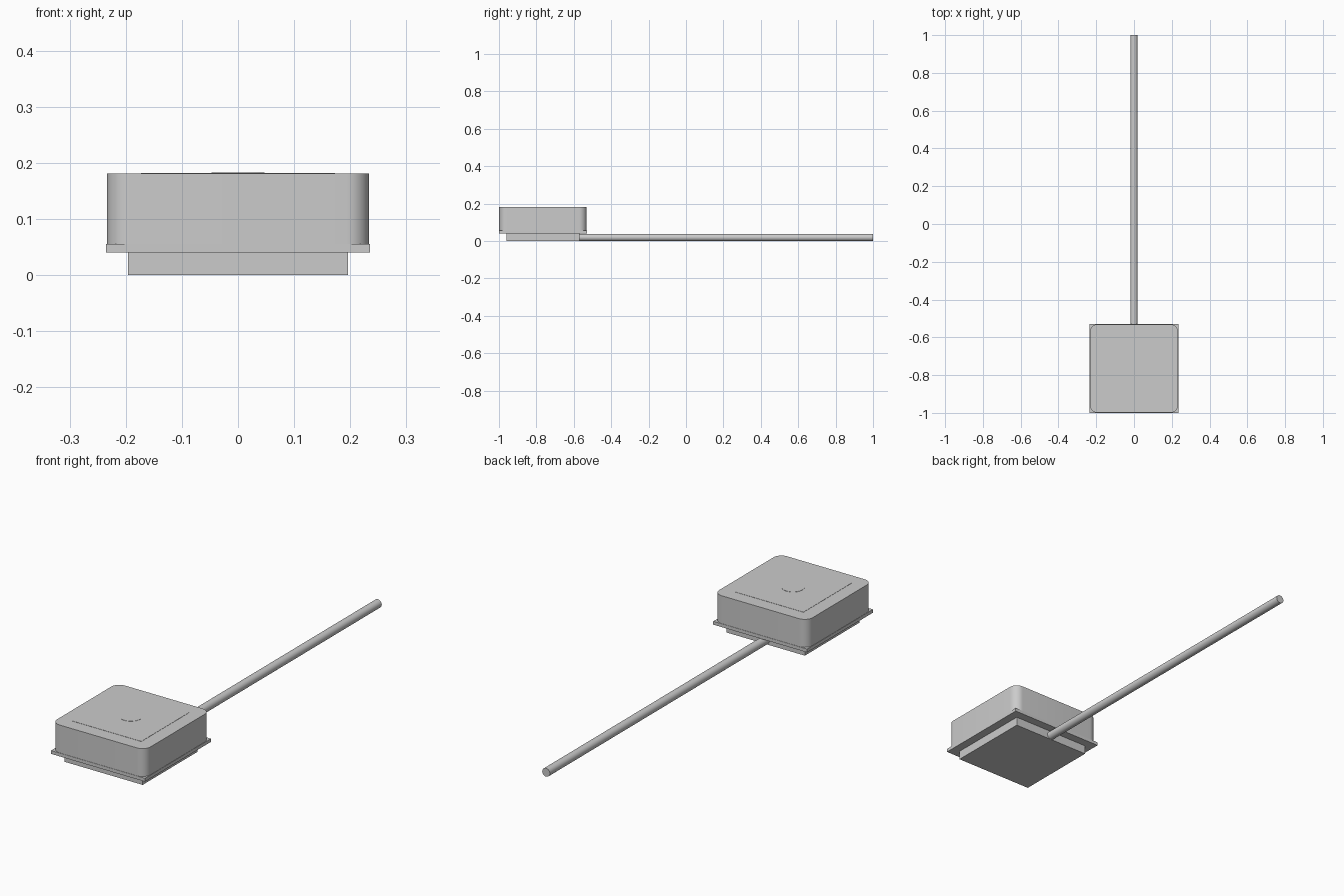
import bpy, bmesh, math
from mathutils import Matrix

cube = bpy.data.objects.get("Cube")
if cube:
    bpy.data.objects.remove(cube, do_unlink=True)

grey = bpy.data.materials.new("plain_grey")
grey.use_nodes = True
colour = (0.6, 0.6, 0.6, 1)
grey.diffuse_color = colour
grey.node_tree.nodes["Principled BSDF"].inputs["Base Color"].default_value = colour

HEAD_Y = -0.765   # centre of the square head


def finish(name, bm):
    """Turn a bmesh into a smooth-by-angle grey object."""
    mesh = bpy.data.meshes.new(name)
    bm.to_mesh(mesh)
    bm.free()
    mesh.materials.append(grey)
    obj = bpy.data.objects.new(name, mesh)
    bpy.context.collection.objects.link(obj)
    bpy.ops.object.select_all(action='DESELECT')
    obj.select_set(True)
    bpy.context.view_layer.objects.active = obj
    bpy.ops.object.shade_smooth_by_angle(angle=math.radians(30))
    return obj


def square_block(name, half, bottom, top, radius=0):
    """Square block with optionally rounded upright edges."""
    bm = bmesh.new()
    size = Matrix.Diagonal((2 * half, 2 * half, top - bottom, 1))
    place = Matrix.Translation((0, HEAD_Y, (top + bottom) / 2))
    bmesh.ops.create_cube(bm, size=1, matrix=place @ size)
    if radius:
        upright = [e for e in bm.edges
                   if abs(e.verts[0].co.z - e.verts[1].co.z) > 0.5 * (top - bottom)]
        bmesh.ops.bevel(bm, geom=upright, offset=radius, segments=10,
                        profile=0.5, affect='EDGES')
    return finish(name, bm)


def cylinder(name, radius, length, matrix, sides=48):
    bm = bmesh.new()
    bmesh.ops.create_cone(bm, cap_ends=True, segments=sides, radius1=radius,
                          radius2=radius, depth=length, matrix=matrix)
    return finish(name, bm)


# Stepped head: base, square flange, rounded housing
square_block("base_plate", 0.196, 0, 0.04)
square_block("flange", 0.235, 0.04, 0.055)
square_block("housing", 0.2335, 0.055, 0.181, 0.04)

# Very shallow raised panel and button on top
square_block("top_panel", 0.173, 0.181, 0.182)
cylinder("top_button", 0.047, 0.001, Matrix.Translation((0, HEAD_Y, 0.1825)))

# Long round rod running back from the base
start, end = -0.575, 1.0
cylinder("rod", 0.019, end - start,
         Matrix.Translation((0, (start + end) / 2, 0.019)) @ Matrix.Rotation(math.pi / 2, 4, 'X'))
